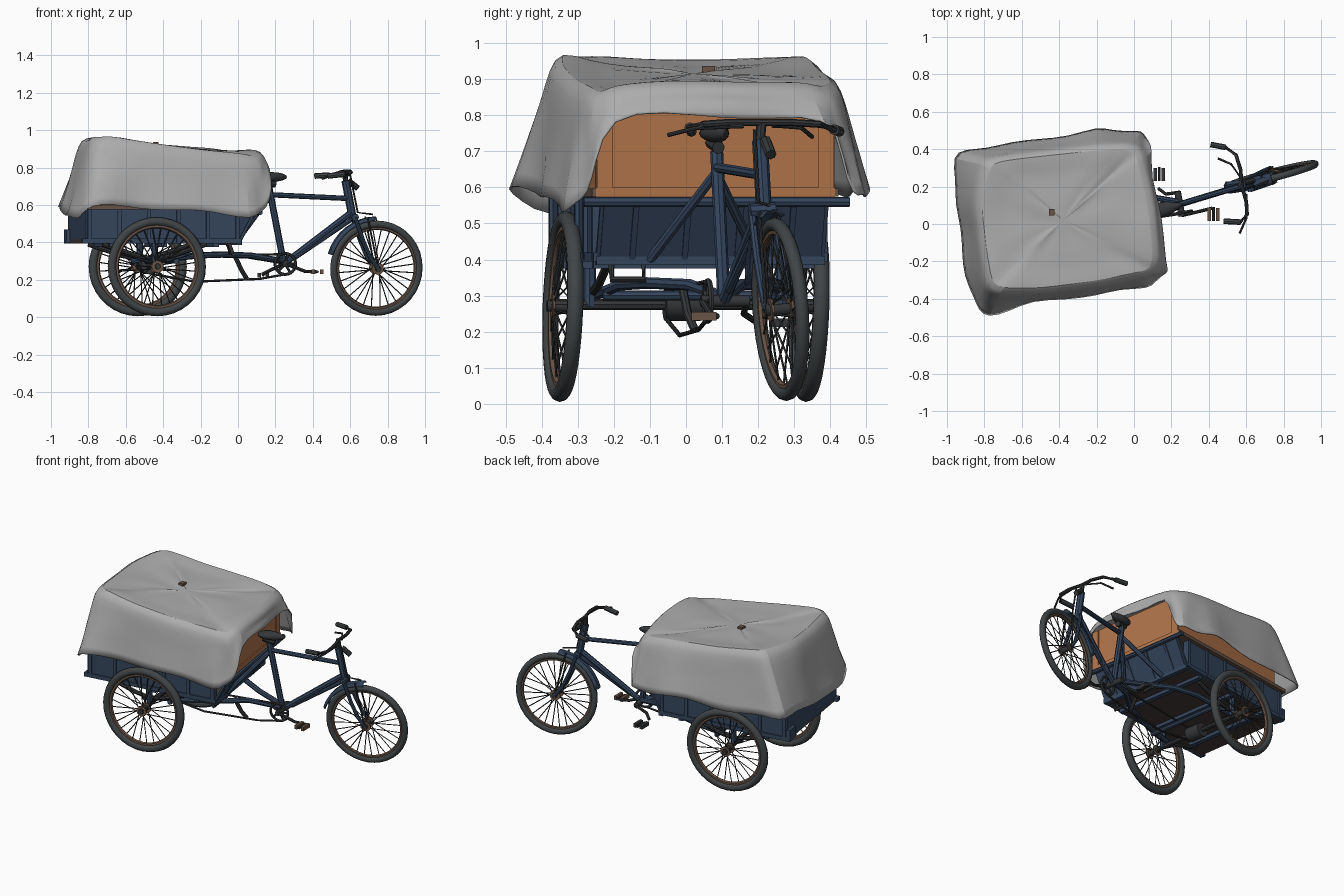
import bpy, bmesh, math, random
from mathutils import Matrix, Vector

if "Cube" in bpy.data.objects:
    bpy.data.objects.remove(bpy.data.objects["Cube"])

random.seed(4)
R = math.radians


def material(name, rgb):
    m = bpy.data.materials.new(name)
    m.diffuse_color = (*rgb, 1)
    m.use_nodes = True
    m.node_tree.nodes["Principled BSDF"].inputs["Base Color"].default_value = m.diffuse_color
    return m


CLOTH = material("grey_cloth", (.42, .42, .42))
BLUE = material("blue_paint", (.036, .062, .112))
TYRE = material("dark_rubber", (.052, .059, .062))
ORANGE = material("orange_wood", (.44, .175, .07))
RUST = material("rusty_brown", (.14, .088, .062))
METAL = material("dark_metal", (.035, .037, .04))
FLOOR = material("dark_floor", (.06, .045, .038))

# Cargo space: origin under the rear axle, x along the cart
CART = Matrix.Translation((-.485, 0, 0)) @ Matrix.Rotation(R(8.5), 4, 'Z')


def finish(name, bm, mats, smooth=True):
    me = bpy.data.meshes.new(name)
    bm.normal_update()
    bm.to_mesh(me)
    bm.free()
    for m in mats:
        me.materials.append(m)
    ob = bpy.data.objects.new(name, me)
    bpy.context.collection.objects.link(ob)
    if smooth:
        bpy.context.view_layer.objects.active = ob
        ob.select_set(True)
        bpy.ops.object.shade_smooth_by_angle(angle=R(40))
        ob.select_set(False)
    return ob


def add_tube(bm, pts, r, sides=8, mat=0, closed=False):
    """Sweep a circle along a path."""
    pts = [Vector(p) for p in pts]
    n, rings = len(pts), []
    for i, p in enumerate(pts):
        if closed:
            d = pts[(i + 1) % n] - pts[i - 1]
        else:
            d = pts[min(i + 1, n - 1)] - pts[max(i - 1, 0)]
        d.normalize()
        ref = Vector((0, 1, 0)) if abs(d.y) < .8 else Vector((0, 0, 1))
        a = d.cross(ref).normalized()
        b = d.cross(a)
        rings.append([bm.verts.new(p + r * (math.cos(t) * a + math.sin(t) * b))
                      for t in (k * math.tau / sides for k in range(sides))])
    for i in range(n if closed else n - 1):
        p, q = rings[i], rings[(i + 1) % n]
        for k in range(sides):
            j = (k + 1) % sides
            bm.faces.new((p[k], p[j], q[j], q[k])).material_index = mat
    if not closed:
        bm.faces.new(rings[0][::-1]).material_index = mat
        bm.faces.new(rings[-1]).material_index = mat


def tube(name, pts, r, mat, M=None, sides=8):
    bm = bmesh.new()
    add_tube(bm, [M @ Vector(p) if M else p for p in pts], r, sides)
    return finish(name, bm, [mat])


def box(name, lo, hi, mat, M=CART, shear=0):
    """Box between two corners; shear moves the top forward."""
    bm = bmesh.new()
    bmesh.ops.create_cube(bm, size=1)
    for v in bm.verts:
        top = v.co.z > 0
        v.co = Vector([l + (h - l) * (c + .5) for l, h, c in zip(lo, hi, v.co)])
        v.co.x += shear if top else 0
    bmesh.ops.transform(bm, matrix=M, verts=bm.verts)
    return finish(name, bm, [mat], False)


def wheel(name, pos, yaw, lean, radius, fat):
    """Tyre, rim, hub and crossed spokes around a y axle."""
    bm = bmesh.new()
    circle = lambda r, y=0: [(r * math.cos(t), y, r * math.sin(t))
                             for t in (k * math.tau / 36 for k in range(36))]
    add_tube(bm, circle(radius - fat), fat, 10, 0, True)
    add_tube(bm, circle(radius - 2.1 * fat), fat * .5, 6, 1, True)
    add_tube(bm, [(0, -.045, 0), (0, .045, 0)], .016, 10, 2)
    for s in (-1, 1):
        add_tube(bm, [(0, s * .025, 0), (0, s * .032, 0)], .033, 12, 1)
        for k in range(14):
            a = (k + .25 * s) * math.tau / 14
            b = a + (.35 if k % 2 else -.35)
            add_tube(bm, [(.025 * math.cos(b), s * .028, .025 * math.sin(b)),
                          ((radius - 2 * fat) * math.cos(a), 0,
                           (radius - 2 * fat) * math.sin(a))], .003, 4, 2)
    M = (Matrix.Translation(pos) @ Matrix.Rotation(R(yaw), 4, 'Z')
         @ Matrix.Rotation(R(lean), 4, 'X'))
    bmesh.ops.transform(bm, matrix=M, verts=bm.verts)
    finish(name, bm, [TYRE, RUST, METAL])
    return M


# Wheels
wheel("rear_wheel_near", CART @ Vector((0, -.345, .27)), 8, -2, .265, .023)
wheel("rear_wheel_far", CART @ Vector((0, .345, .27)), 8, -2, .265, .023)
FW = wheel("front_wheel", (.74, .262, .262), 14.5, 4, .255, .019)

# Cargo tray: floor, sides, ribs and rim
box("tray_floor", (-.38, -.31, .395), (.45, .31, .415), FLOOR)
box("tray_rear", (-.38, -.31, .40), (-.36, .31, .60), BLUE)
box("tray_front", (.44, -.31, .39), (.455, .31, .56), BLUE, shear=.09)
box("tray_front_sill", (.435, -.32, .385), (.465, .32, .41), BLUE)
for s, side in ((-1, "near"), (1, "far")):
    y = s * .31
    box("tray_side_" + side, (-.38, y - .01, .40), (.45, y + .01, .59), BLUE)
    box("tray_side_front_" + side, (.44, y - .01, .40), (.455, y + .01, .57), BLUE, shear=.09)
    box("lower_rail_" + side, (-.40, y - .018, .395), (.46, y + .018, .42), BLUE)
    for k in range(6):
        x = -.37 + k * .16
        box(f"side_rib_{side}_{k}", (x, y - .02, .40), (x + .02, y + .02, .585), BLUE)
    # Springs and axle hangers
    tube("axle_hanger_" + side, [(0, s * .27, .41), (0, s * .27, .27)], .018, BLUE, CART)
    tube("leaf_spring_" + side, [(-.28, s * .26, .39), (-.1, s * .26, .33), (0, s * .26, .31),
                                 (.1, s * .26, .33), (.28, s * .26, .39)], .013, METAL, CART)
    # Chassis tube curving in to the pedal bracket
    tube("chassis_tube_" + side, [(-.05, s * .25, .3), (.25, s * .22, .33), (.4, s * .17, .335),
                                  (.55, s * .07, .33), (.73, s * .012, .30)], .016, BLUE, CART)
for k in range(4):
    y = -.22 + k * .147
    box(f"front_rib_{k}", (.452, y - .008, .40), (.465, y + .008, .56), BLUE, shear=.09)
for k in range(3):
    x = -.25 + k * .28
    box(f"floor_beam_{k}", (x, -.31, .375), (x + .03, .31, .40), BLUE)
box("tail_bracket", (-.40, .25, .40), (-.375, .33, .47), BLUE)
box("load_board", (-.39, -.345, .575), (.55, .345, .597), RUST)
tube("front_rim_rail", [(.555, -.37, .56), (.555, .375, .56)], .014, BLUE, CART)
tube("rear_axle", [(0, -.38, .275), (0, .38, .275)], .015, METAL, CART)
tube("cross_tube", [(.12, -.25, .30), (.12, .25, .30)], .014, BLUE, CART)
tube("differential", [(0, -.06, .275), (0, .04, .275)], .045, METAL, CART, 12)

# Wooden load box with edge battens
box("wooden_box", (-.30, -.335, .59), (.545, .335, .835), ORANGE)
for s in (-1, 1):
    box(f"box_batten_{s}", (.545, s * .31 - .022, .575), (.553, s * .31 + .022, .83), ORANGE)
box("box_batten_lower", (.545, -.335, .57), (.552, .335, .60), ORANGE)

# Draped cloth: shoulder loop and hem loop, same point count
SHOULDER = [(-.73, -.37, .96), (-.5, -.37, .93), (-.2, -.33, .89), (.05, -.28, .86), (.12, -.26, .85),
            (.14, -.19, .87), (.11, .1, .88), (.05, .36, .87), (.03, .41, .86), (-.04, .43, .88),
            (-.2, .42, .90), (-.5, .39, .92), (-.74, .36, .95), (-.80, .33, .96), (-.85, .1, .95),
            (-.82, -.15, .95), (-.79, -.33, .96)]
HEM = [(-.78, -.50, .60), (-.55, -.42, .59), (-.2, -.38, .565), (.07, -.34, .535), (.16, -.28, .57),
       (.185, -.22, .80), (.135, .1, .80), (.085, .40, .79), (.07, .47, .58), (-.01, .50, .57),
       (-.2, .51, .60), (-.5, .45, .58), (-.8, .41, .58), (-.98, .37, .60), (-.94, .1, .57),
       (-.92, -.15, .54), (-.87, -.40, .53)]


def double(loop):
    out = []
    for i, p in enumerate(loop):
        p, q = Vector(p), Vector(loop[(i + 1) % len(loop)])
        out += [p, (p + q) / 2]
    return out


top, hem = double(SHOULDER), double(HEM)
mid = Vector((-.38, .02, .915))
bm = bmesh.new()
rings = []
for f in (.25, .5, .75, .95):                       # roof
    ring = []
    for p in top:
        q = mid.lerp(p, f)
        q.z += .022 * (f > .9) + random.uniform(-.006, .008)
        ring.append(bm.verts.new(q))
    rings.append(ring)
for t in (.08, .3, .52, .76, 1):                    # hanging sides with folds
    ring = []
    for i, (p, q) in enumerate(zip(top, hem)):
        v = p.lerp(q, t)
        out = Vector((v.x - mid.x, v.y - mid.y, 0)).normalized()
        v += out * (.016 * t * math.sin(i * 2.3) + random.uniform(-.006, .006))
        v.z += .014 * math.sin(i * 1.9) * (t == 1)
        ring.append(bm.verts.new(v))
    rings.append(ring)
n = len(top)
for a, b in zip(rings, rings[1:]):
    for i in range(n):
        j = (i + 1) % n
        bm.faces.new((a[i], b[i], b[j], a[j]))
c = bm.verts.new(mid)
for i in range(n):
    bm.faces.new((c, rings[0][i], rings[0][(i + 1) % n]))
cloth = finish("draped_cloth", bm, [CLOTH])
cloth.modifiers.new("soften", 'SUBSURF').levels = 1
cloth.modifiers["soften"].render_levels = 1
sol = cloth.modifiers.new("thickness", 'SOLIDIFY')
sol.thickness = .006
box("cloth_patch", (-.455, .045, .915), (-.425, .08, .936), RUST, Matrix())

# Bicycle frame
SEAT, BB = (.165, .085, .70), (.245, .105, .285)
HT, HB = (.575, .205, .73), (.615, .217, .52)
tube("seat_tube", [SEAT, BB], .018, BLUE)
tube("top_tube", [(.17, .085, .655), (.59, .207, .635)], .014, BLUE)
tube("down_tube", [(.605, .214, .56), BB], .017, BLUE)
tube("lower_down_tube", [(.61, .216, .525), (.30, .12, .315)], .012, BLUE)
tube("head_tube", [HT, HB], .022, BLUE)
for s, e in ((-1, (-.01, -.10, .40)), (1, (-.05, .20, .40))):
    tube(f"seat_stay_{s}", [(.165, .083, .64), e], .014, BLUE)
tube("seat_post", [SEAT, (.162, .084, .745)], .013, METAL)

# Front fork, mudguard and stays, set around the front wheel
for s in (-1, 1):
    tube(f"fork_blade_{s}", [FW @ Vector(p) for p in ((-.13, s * .03, .275), (-.085, s * .036, .15),
                             (-.045, s * .038, .06), (0, s * .04, 0))], .011, BLUE)
    tube(f"fork_stay_{s}", [FW @ Vector(p) for p in ((-.06, s * .026, .275), (0, s * .042, 0))], .005, METAL)
tube("fork_crown", [FW @ Vector((-.13, -.036, .275)), FW @ Vector((-.13, .036, .275))], .02, BLUE)
bm = bmesh.new()
arc = [[bm.verts.new(FW @ Vector((r * math.cos(a), y, r * math.sin(a))))
        for y, r in ((-.03, .258), (-.016, .273), (.016, .273), (.03, .258))]
       for a in (R(92 + 9 * k) for k in range(9))]
for p, q in zip(arc, arc[1:]):
    for k in range(3):
        bm.faces.new((p[k], q[k], q[k + 1], p[k + 1]))
finish("front_mudguard", bm, [BLUE]).modifiers.new("thickness", 'SOLIDIFY').thickness = .004
tube("brake_rod", [(.60, .19, .76), (.64, .2, .56), (.72, .23, .55)], .005, METAL)

# Handlebar, grips and levers
tube("stem", [HT, (.57, .21, .785)], .014, METAL)
BAR = [(.41, .425, .755), (.49, .41, .76), (.545, .37, .775), (.57, .29, .78), (.575, .21, .78),
       (.60, .12, .78), (.605, .05, .775), (.57, .01, .765), (.48, .015, .755)]
tube("handlebar", BAR, .010, METAL)
tube("grip_far", BAR[:2], .015, TYRE)
tube("grip_near", BAR[-2:], .015, TYRE)
tube("brake_lever_far", [(.45, .35, .74), (.52, .32, .765), (.575, .24, .77)], .006, METAL)
tube("brake_lever_near", [(.565, -.05, .745), (.60, .03, .765), (.60, .16, .77)], .006, METAL)
tube("lamp_bracket", [(.59, .22, .73), (.64, .235, .69)], .016, METAL)

# Saddle: wide back, narrow nose
bm = bmesh.new()
bmesh.ops.create_uvsphere(bm, u_segments=16, v_segments=8, radius=1)
for v in bm.verts:
    v.co = Vector((v.co.x * .085, v.co.y * (.036 - .020 * v.co.x), v.co.z * .026))
bmesh.ops.transform(bm, matrix=Matrix.Translation((.18, .085, .75)) @ Matrix.Rotation(R(14), 4, 'Z'), verts=bm.verts)
finish("saddle", bm, [METAL])
tube("saddle_spring", [(.13, .07, .725), (.2, .09, .71)], .018, METAL)

# Chainring, cranks, pedals and chain
M = Matrix.Translation(BB) @ Matrix.Rotation(R(10), 4, 'Z')
bm = bmesh.new()
ring = [(.056 * math.cos(k * math.tau / 24), -.045, .056 * math.sin(k * math.tau / 24)) for k in range(24)]
add_tube(bm, [M @ Vector(p) for p in ring], .008, 6, 0, True)
for k in range(0, 24, 5):
    add_tube(bm, [M @ Vector((0, -.045, 0)), M @ Vector(ring[k])], .007, 6)
add_tube(bm, [M @ Vector((0, -.065, 0)), M @ Vector((0, .07, 0))], .018, 10)
finish("chainring", bm, [METAL])
tube("crank_near", [(.255, .045, .285), (.36, .07, .245), (.42, .085, .243)], .009, METAL)
tube("crank_far", [(.245, .17, .285), (.17, .16, .25), (.13, .19, .23)], .009, METAL)
for name, x, y, z in (("near", .425, .05, .243), ("far", .135, .265, .225)):
    for s in (-1, 1):
        box(f"pedal_{name}_{s}", (x + s * .022 - .009, y - .035, z - .012),
            (x + s * .022 + .009, y + .035, z + .012), RUST if name == "near" else METAL, Matrix())
    tube("pedal_axle_" + name, [(x, y - .035, z), (x, y + .04, z)], .007, METAL)
tube("chain_upper", [(0, -.055, .315), (.735, -.055, .338)], .006, METAL, CART)
tube("chain_lower", [(0, -.055, .235), (.25, -.055, .19), (.6, -.055, .205), (.735, -.055, .229)], .006, METAL, CART)
tube("chain_tensioner", [(.46, -.08, .33), (.5, -.07, .25), (.53, -.055, .205)], .012, METAL, CART)
# Foot bracket under the tray
tube("step_bracket", [(.4, -.27, .40), (.42, -.27, .345), (.42, -.18, .345), (.4, -.18, .40)], .010, METAL, CART)
